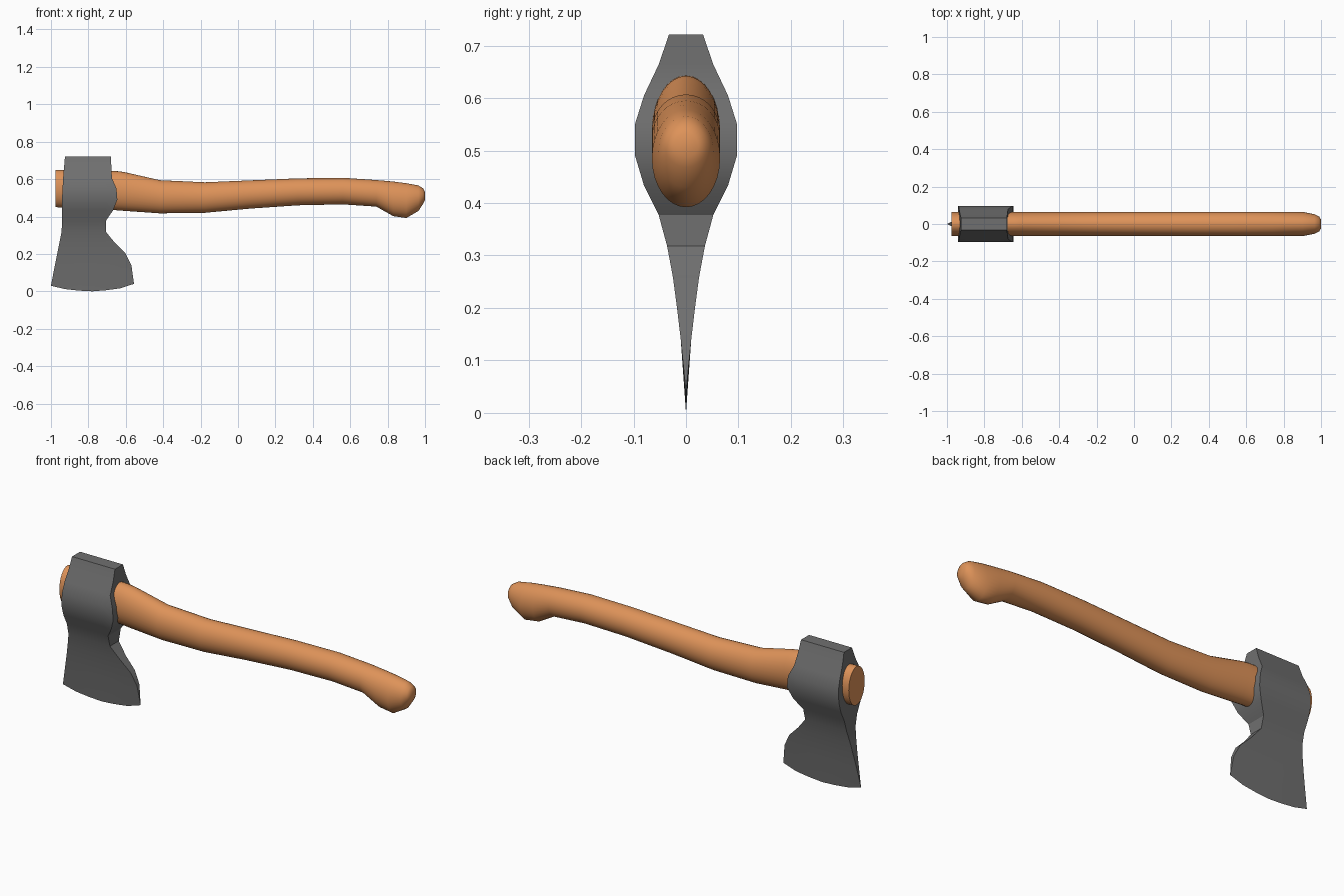
import bpy, bmesh, math

if "Cube" in bpy.data.objects:
    bpy.data.objects.remove(bpy.data.objects["Cube"])


def material(name, rgb):
    m = bpy.data.materials.new(name)
    m.diffuse_color = (*rgb, 1)
    m.use_nodes = True
    m.node_tree.nodes["Principled BSDF"].inputs["Base Color"].default_value = m.diffuse_color
    return m


def finish(bm, name, mat, angle):
    bmesh.ops.remove_doubles(bm, verts=bm.verts, dist=1e-5)
    bmesh.ops.recalc_face_normals(bm, faces=bm.faces)
    me = bpy.data.meshes.new(name)
    bm.to_mesh(me)
    bm.free()
    ob = bpy.data.objects.new(name, me)
    bpy.context.collection.objects.link(ob)
    me.materials.append(mat)
    bpy.ops.object.select_all(action='DESELECT')
    ob.select_set(True)
    bpy.context.view_layer.objects.active = ob
    bpy.ops.object.shade_smooth_by_angle(angle=math.radians(angle))


def loft(bm, rings):
    """Skin closed rings of points and cap both ends."""
    rv = [[bm.verts.new(p) for p in r] for r in rings]
    n = len(rv[0])
    for a, b in zip(rv, rv[1:]):
        for i in range(n):
            j = (i + 1) % n
            bm.faces.new((a[i], a[j], b[j], b[i]))
    return rv


steel = material("dark steel", (0.16, 0.16, 0.16))
wood = material("warm wood", (0.73, 0.29, 0.10))

# Axe head: rows of (z, half thickness, left x, right x), top to cutting edge
rows = [
    (.721, .0325, -.925, -.680), (.664, .052, -.930, -.677),
    (.605, .080, -.935, -.674), (.551, .097, -.938, -.650),
    (.490, .097, -.941, -.645), (.433, .080, -.941, -.668),
    (.377, .052, -.941, -.706), (.318, .036, -.943, -.706),
    (.259, .025, -.955, -.658), (.203, .0175, -.966, -.602),
    (.140, .010, -.979, -.570), (.035, 0, -1.0, -.556),
]
edge_z = [.030, .012, .004, .000, .006, .016, .040]
cols = len(edge_z) - 1
bm = bmesh.new()
rings = []
for k, (z, h, x0, x1) in enumerate(rows):
    pts = []
    for i in range(cols + 1):
        zz = edge_z[i] if k == len(rows) - 1 else z
        pts.append((x0 + (x1 - x0) * i / cols, zz))
    rings.append([(x, -h, zz) for x, zz in pts] + [(x, h, zz) for x, zz in reversed(pts)])
rv = loft(bm, rings)
bm.faces.new(rv[0])
finish(bm, "axe_head", steel, 30)

# Handle: elliptical sections (x, top z, bottom z, half width)
sections = [
    (-.975, .650, .450, .065), (-.64, .642, .433, .065), (-.605, .637, .430, .065),
    (-.417, .594, .417, .065), (-.176, .583, .420, .065), (.06, .593, .442, .065),
    (.32, .604, .460, .065), (.56, .607, .465, .065), (.74, .595, .453, .065),
    (.83, .587, .402, .065), (.90, .578, .392, .065), (.965, .566, .430, .052),
    (.99, .550, .468, .040), (1.0, .532, .488, .024),
]
SIDES = 32
bm = bmesh.new()
rings = []
for x, top, bot, w in sections:
    c, r = (top + bot) / 2, (top - bot) / 2
    rings.append([(x, w * math.cos(2 * math.pi * i / SIDES),
                   c + r * math.sin(2 * math.pi * i / SIDES)) for i in range(SIDES)])
rv = loft(bm, rings)
bm.faces.new(rv[0])
bm.faces.new(rv[-1])
finish(bm, "handle", wood, 50)
